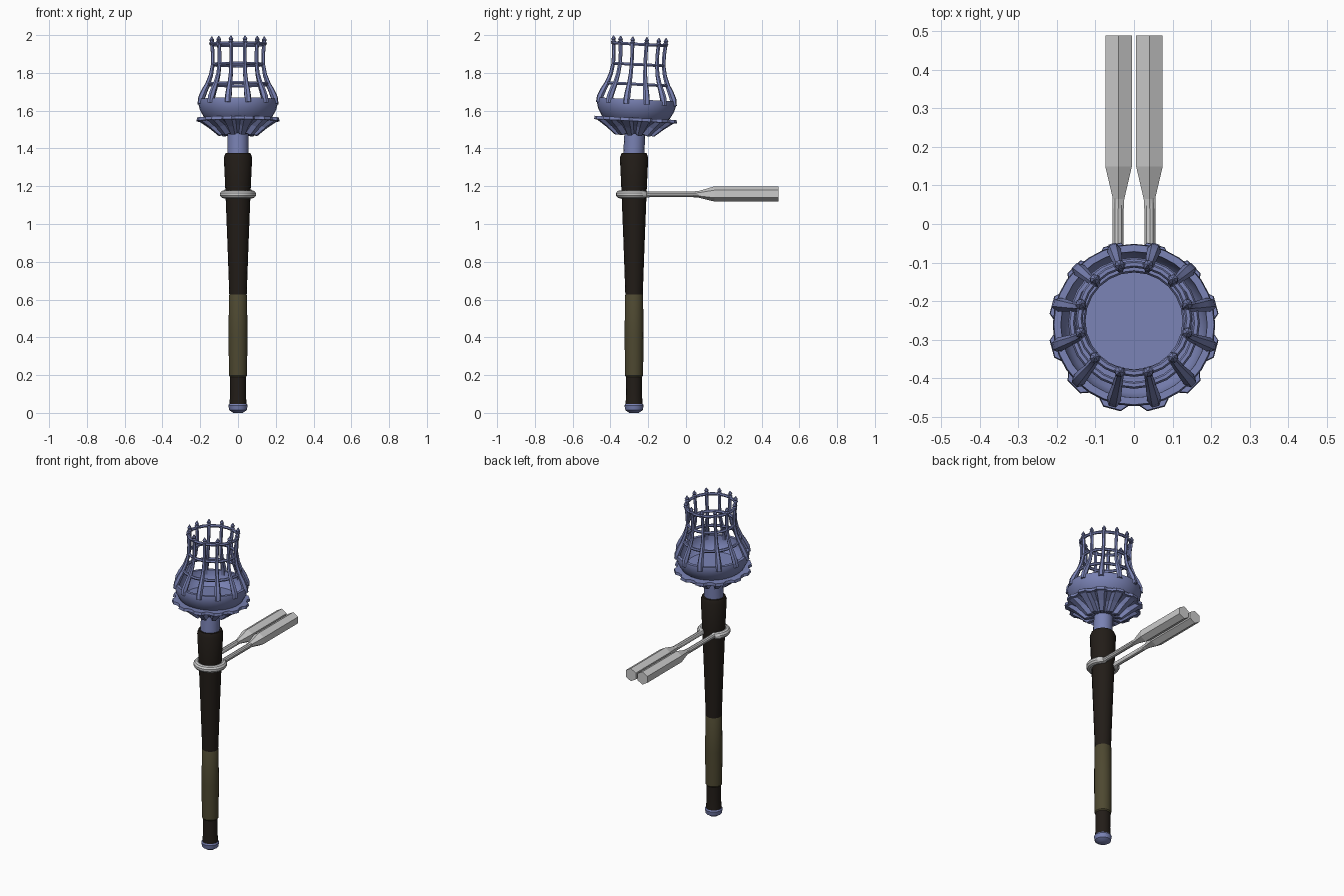
import bpy, bmesh, math
from mathutils import Vector, Matrix

if "Cube" in bpy.data.objects:
    bpy.data.objects.remove(bpy.data.objects["Cube"])

CY = -0.275                       # y of the torch axis
TILT = (Matrix.Translation((0, CY, 1.40)) @ Matrix.Rotation(math.radians(-3), 4, 'X')
        @ Matrix.Translation((0, -CY, -1.40)))


def material(name, rgb):
    m = bpy.data.materials.new(name)
    m.diffuse_color = (*rgb, 1)
    m.use_nodes = True
    m.node_tree.nodes["Principled BSDF"].inputs["Base Color"].default_value = m.diffuse_color
    return m


IRON = material("blue_iron", (0.19, 0.22, 0.45))
WOOD = material("dark_wood", (0.016, 0.012, 0.009))
GRIP = material("leather", (0.075, 0.065, 0.03))


def finish(name, bm, mat=None, smooth=35, tilt=False):
    bmesh.ops.recalc_face_normals(bm, faces=bm.faces)
    me = bpy.data.meshes.new(name)
    bm.to_mesh(me)
    bm.free()
    ob = bpy.data.objects.new(name, me)
    bpy.context.collection.objects.link(ob)
    if mat:
        me.materials.append(mat)
    if tilt:
        me.transform(TILT)
    if smooth:
        bpy.ops.object.select_all(action='DESELECT')
        ob.select_set(True)
        bpy.context.view_layer.objects.active = ob
        bpy.ops.object.shade_smooth_by_angle(angle=math.radians(smooth))
    return ob


def loft(bm, rings, cap=True, loop=False):
    """Skin a list of point rings."""
    vs = [[bm.verts.new(p) for p in r] for r in rings]
    n = len(vs[0])
    pairs = list(zip(vs, vs[1:])) + ([(vs[-1], vs[0])] if loop else [])
    for a, b in pairs:
        for i in range(n):
            j = (i + 1) % n
            bm.faces.new((a[i], a[j], b[j], b[i]))
    if cap and not loop:
        bm.faces.new(vs[0])
        bm.faces.new(vs[-1])


def circle(r, z, n):
    return [(r * math.cos(2 * math.pi * i / n), CY + r * math.sin(2 * math.pi * i / n), z)
            for i in range(n)]


def lathe(name, profile, mat, n=16, tilt=False, smooth=35, loop=False):
    bm = bmesh.new()
    loft(bm, [circle(r, z, n) for r, z in profile], loop=loop)
    return finish(name, bm, mat, smooth, tilt)


def tube(bm, pts, radii, n, phase=0.0, side=None):
    """Sweep an n-gon along pts; side fixes the section's first axis."""
    pts = [Vector(p) for p in pts]
    rings = []
    for i, p in enumerate(pts):
        t = (pts[min(i + 1, len(pts) - 1)] - pts[max(i - 1, 0)]).normalized()
        v = Vector(side) if side else Vector((0, 0, 1))
        v = (v - t * v.dot(t)).normalized()
        w = t.cross(v)
        rings.append([p + radii[i] * (v * math.cos(phase + 2 * math.pi * k / n)
                                      + w * math.sin(phase + 2 * math.pi * k / n))
                      for k in range(n)])
    loft(bm, rings)


# Handle
lathe("pommel", [(0.025, 0.0), (0.046, 0.014), (0.051, 0.04), (0.046, 0.048)], IRON)
lathe("lower_handle", [(0.045, 0.046), (0.042, 0.10), (0.043, 0.195)], WOOD)
lathe("grip", [(0.042, 0.19), (0.048, 0.198), (0.050, 0.41), (0.048, 0.622), (0.044, 0.63)], GRIP)
lathe("upper_handle", [(0.046, 0.62), (0.056, 0.9), (0.067, 1.18), (0.075, 1.352), (0.066, 1.375)], WOOD)
lathe("neck", [(0.056, 1.36), (0.055, 1.50)], IRON, tilt=True)

# Petal flower under the bowl: twelve folded lobes
bm = bmesh.new()
rings = []
for tip, valley, z, dz in [(0.05, 0.05, 1.478, 0), (0.105, 0.075, 1.468, 0.012),
                           (0.155, 0.125, 1.508, 0.012), (0.205, 0.185, 1.542, 0.004),
                           (0.222, 0.206, 1.545, 0), (0.220, 0.204, 1.562, 0),
                           (0.15, 0.15, 1.562, 0)]:
    ring = []
    for i in range(12):
        for off, r, h in [(-6, tip, 0), (6, tip, 0), (11, valley, dz), (19, valley, dz)]:
            a = math.radians(15 + 30 * i + off)
            ring.append((r * math.cos(a), CY + r * math.sin(a), z + h))
    rings.append(ring)
loft(bm, rings)
finish("petal_base", bm, IRON, smooth=0, tilt=True)

# Open fire bowl
lathe("fire_bowl", [(0.155, 1.545), (0.182, 1.568), (0.202, 1.605), (0.211, 1.640),
                    (0.208, 1.660), (0.190, 1.660), (0.188, 1.635), (0.175, 1.600),
                    (0.150, 1.575)], IRON, n=32, tilt=True)

# Cage bars with spear tips
bm = bmesh.new()
path = [(0.203, 1.635, 0.019), (0.200, 1.668, 0.018), (0.184, 1.705, 0.016),
        (0.166, 1.74, 0.013), (0.148, 1.79, 0.011), (0.138, 1.845, 0.010),
        (0.138, 1.90, 0.010), (0.143, 1.957, 0.010)]
spear = [(0.143, 1.95, 0.008), (0.143, 1.96, 0.015), (0.143, 1.967, 0.009),
         (0.144, 1.974, 0.013), (0.144, 1.992, 0.002)]
for i in range(12):
    a = math.radians(15 + 30 * i)
    c, s = math.cos(a), math.sin(a)
    for prof in (path, spear):
        tube(bm, [(r * c, CY + r * s, z) for r, z, _ in prof], [w for _, _, w in prof],
             6, side=(-s, c, 0))
finish("cage_bars", bm, IRON, tilt=True)

# Cage hoops
for k, (r, z) in enumerate([(0.162, 1.74), (0.135, 1.845), (0.142, 1.952)]):
    prof = [(r + 0.009 * math.cos(math.pi * j / 3), z + 0.009 * math.sin(math.pi * j / 3))
            for j in range(6)]
    lathe(f"cage_hoop_{k + 1}", prof, IRON, n=24, tilt=True, loop=True)

# Wall bracket: loop around the handle with two straight arms
Z = 1.157
A0 = math.acos(0.041 / 0.075)
arc = []
for i in range(21):
    a = A0 - (math.pi + 2 * A0) * i / 20
    arc.append((0.075 * math.cos(a), CY + 0.075 * math.sin(a), Z))
pts = [(0.041, 0.08, Z), (0.041, -0.19, Z)] + arc + [(-0.041, -0.19, Z), (-0.041, 0.08, Z)]
bm = bmesh.new()
tube(bm, pts, [0.015, 0.015] + [0.017] + [0.021] * 19 + [0.017] + [0.015, 0.015], 10)
finish("bracket_loop", bm)

# Hexagonal wall pegs
for side, name in [(-1, "left_peg"), (1, "right_peg")]:
    bm = bmesh.new()
    tube(bm, [(side * 0.040, y, Z + dz) for y, dz in [(0.04, 0), (0.065, 0), (0.15, 0.002), (0.49, 0.002)]],
         [0.016, 0.017, 0.040, 0.040], 6)
    finish(name, bm, smooth=0)
